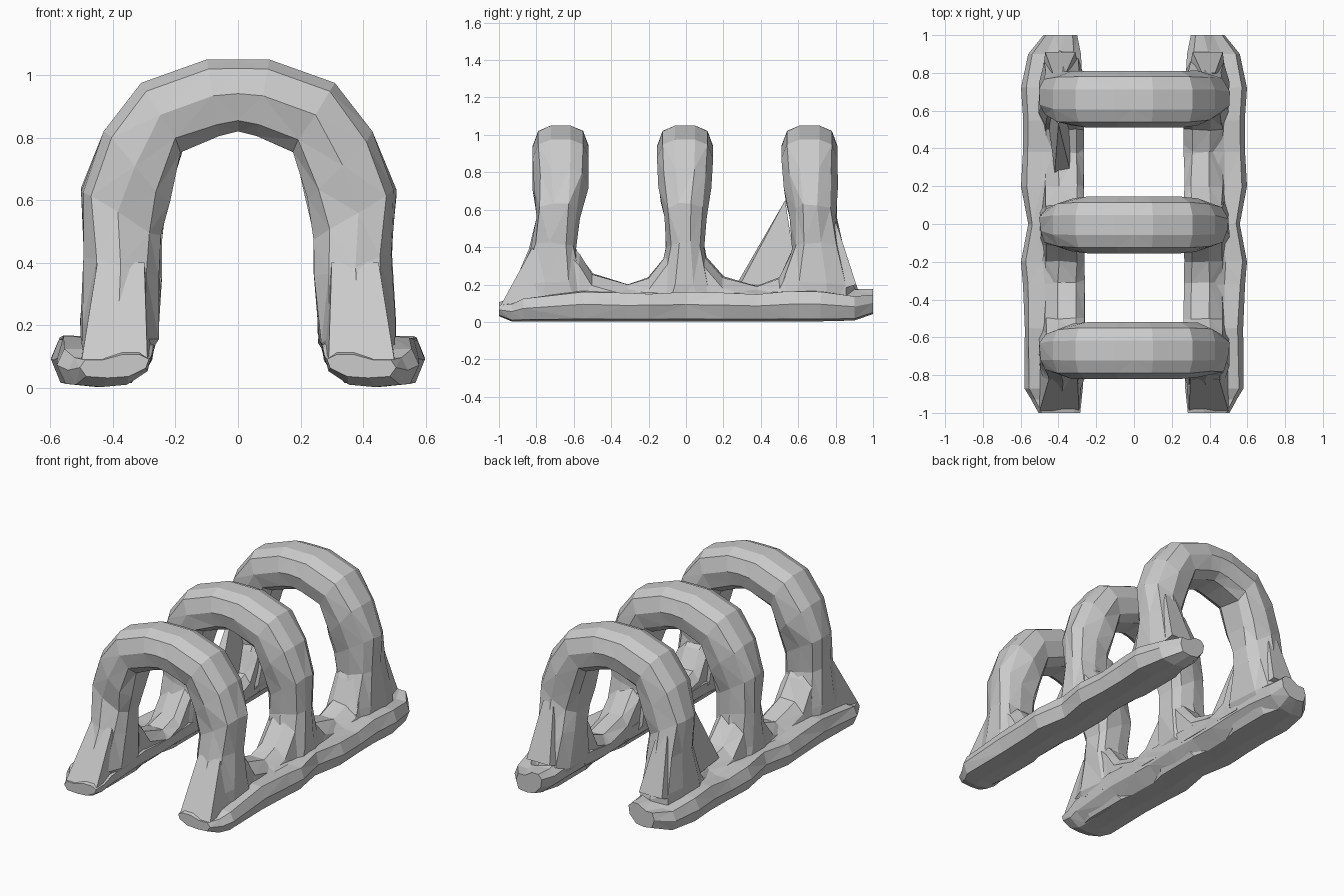
import bpy, bmesh, random
from mathutils import Vector

if "Cube" in bpy.data.objects:
    bpy.data.objects.remove(bpy.data.objects["Cube"])

random.seed(4)


def finish(bm, name):
    bmesh.ops.recalc_face_normals(bm, faces=bm.faces)
    me = bpy.data.meshes.new(name)
    bm.to_mesh(me)
    bm.free()
    ob = bpy.data.objects.new(name, me)
    bpy.context.collection.objects.link(ob)
    return ob


def loft(rings, name, jitter):
    """Skin closed rings of equal length, cap the ends, facet the surface."""
    bm = bmesh.new()
    vs = [[bm.verts.new(p) for p in ring] for ring in rings]
    n = len(rings[0])
    for a, b in zip(vs, vs[1:]):
        for i in range(n):
            j = (i + 1) % n
            bm.faces.new((a[i], a[j], b[j], b[i]))
    bm.faces.new(vs[0])
    bm.faces.new(vs[-1])
    for ring in vs[1:-1]:
        for v in ring:
            if 0.15 < v.co.z < 0.8:
                v.co += Vector([random.uniform(-jitter, jitter) for _ in range(3)])
    bmesh.ops.triangulate(bm, faces=bm.faces)
    return finish(bm, name)


def hull(points, name):
    bm = bmesh.new()
    for p in points:
        bm.verts.new(p)
    bmesh.ops.convex_hull(bm, input=bm.verts)
    return finish(bm, name)


# Arch: outer and inner edge of the half profile (x, z), top to foot
OUTER = [(0, 1.05), (.1, 1.05), (.31, .975), (.43, .82), (.5, .63),
         (.49, .42), (.5, .21), (.5, .015)]
INNER = [(0, .82), (.06, .805), (.18, .76), (.225, .6), (.25, .48),
         (.25, .36), (.26, .15), (.34, .015)]
# Cross-section: u across the arch (inner -1, outer 1), v along y
HALF = [(1, .35), (.75, .8), (.05, 1), (-.7, .85), (-1, .5)]
SECTION = HALF + [(u, -v) for u, v in reversed(HALF)]


def arch(name, c, front, back):
    def ring(i, side):
        pts = []
        for u, v in SECTION:
            t = (u + 1) / 2
            x = INNER[i][0] + t * (OUTER[i][0] - INNER[i][0])
            z = INNER[i][1] + t * (OUTER[i][1] - INNER[i][1])
            pts.append((side * x, c + v * (back[i] if v > 0 else front[i]), z))
        return pts
    n = len(OUTER)
    rings = [ring(i, -1) for i in range(n - 1, 0, -1)] + [ring(i, 1) for i in range(n)]
    loft(rings, name, .008)


TOP = [.15, .15, .15, .145]
arch("front_arch", -.67, TOP + [.135, .17, .26, .28], TOP + [.1, .08, .14, .3])
arch("middle_arch", -.005, TOP + [.11, .1, .15, .3], TOP + [.11, .1, .14, .3])
arch("back_arch", .66, TOP + [.1, .09, .17, .32], TOP + [.14, .18, .25, .25])

# Base rails: shared cross-section scaled around its middle at each station
RAIL = [(.46, .003), (.36, .015), (.28, .085), (.265, .16), (.31, .2), (.39, .2),
        (.48, .155), (.565, .155), (.59, .09), (.56, .015)]
# y, width scale, height scale, middle x, lift
STATIONS = [(-1, .68, .38, .395, .03), (-.93, .82, .62, .41, 0), (-.87, .95, .8, .425, 0),
            (-.55, .97, 1.05, .42, 0), (-.32, 1, .98, .425, 0), (-.2, 1.02, 1, .432, 0),
            (0, .92, 1.03, .41, 0), (.2, 1.02, 1, .432, 0), (.38, 1, .95, .425, 0),
            (.55, .99, 1.05, .425, 0), (.72, 1.02, 1.05, .432, 0), (.9, .86, .85, .42, .005),
            (1, .55, .68, .39, .04)]
# Curved webs filling the corners between neighbouring legs: (y, top height)
BAYS = {"front": [(-.63, .42), (-.57, .36), (-.5, .255), (-.31, .2), (-.2, .235), (-.1, .36), (-.05, .42)],
        "rear": [(.04, .42), (.1, .35), (.2, .24), (.38, .19), (.5, .235), (.56, .36), (.61, .45)]}

for side, label in ((-1, "left"), (1, "right")):
    loft([[(side * (mx + (x - .427) * w), y, z * h + lift) for x, z in RAIL]
          for y, w, h, mx, lift in STATIONS], label + "_rail", .006)
    for bay, line in BAYS.items():
        loft([[(side * x, y, z) for x, z in
               ((.275, .1), (.265, h - .05), (.305, h), (.4, h), (.465, h - .06), (.49, .1))]
              for y, h in line], f"{label}_{bay}_web", .005)
    # Sloping toe in front of the front leg
    hull([(side * x, y, z) for x, y, z in
          ((.3, -.82, .4), (.45, -.82, .4), (.3, -.91, .22), (.46, -.91, .22),
           (.29, -.99, .09), (.5, -.99, .09), (.27, -.75, .12), (.5, -.75, .12))],
         label + "_front_toe")
    # Rear gusset behind the back arch
    hull([(side * x, y, z) for x, y, z in
          ((.36, .8, .54), (.43, .8, .54), (.31, .91, .2), (.47, .91, .2),
           (.28, .75, .15), (.49, .75, .15))], label + "_rear_gusset")

# Tall thin gusset in front of the back arch, left leg only
hull([(-.4, .53, .65), (-.34, .29, .2), (-.42, .27, .2), (-.34, .6, .2), (-.46, .6, .2)],
     "left_tall_gusset")
